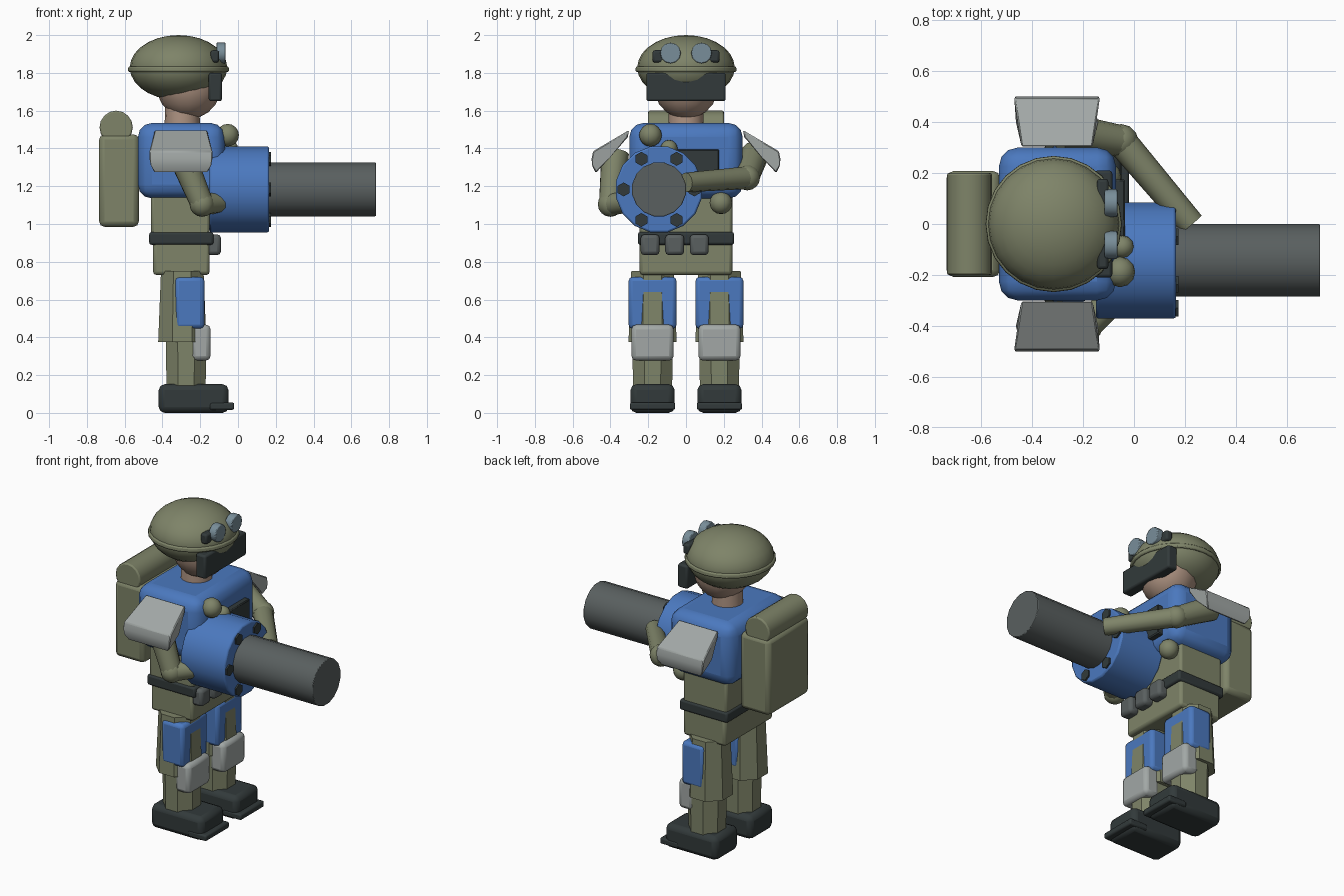
import bpy, bmesh, math
from mathutils import Vector

if "Cube" in bpy.data.objects:
    bpy.data.objects.remove(bpy.data.objects["Cube"])


def material(name, r, g, b):
    m = bpy.data.materials.new(name)
    m.diffuse_color = (r, g, b, 1)
    m.use_nodes = True
    m.node_tree.nodes["Principled BSDF"].inputs["Base Color"].default_value = m.diffuse_color
    return m


OLIVE = material("olive", 0.21, 0.23, 0.14)
BLUE = material("blue", 0.07, 0.19, 0.52)
LIGHT = material("light_grey", 0.36, 0.39, 0.38)
STEEL = material("steel_grey", 0.10, 0.115, 0.115)
DARK = material("dark_grey", 0.032, 0.042, 0.043)
SKIN = material("skin", 0.42, 0.29, 0.22)
LENS = material("lens", 0.19, 0.27, 0.32)


def finish(name, bm, mat, bevel=0.0, segments=2, smooth=True, angle=35):
    bmesh.ops.recalc_face_normals(bm, faces=bm.faces)
    me = bpy.data.meshes.new(name)
    bm.to_mesh(me)
    bm.free()
    me.materials.append(mat)
    ob = bpy.data.objects.new(name, me)
    bpy.context.collection.objects.link(ob)
    if bevel:
        mod = ob.modifiers.new("bevel", 'BEVEL')
        mod.width, mod.segments = bevel, segments
        mod.limit_method, mod.angle_limit = 'ANGLE', math.radians(35)
    if smooth:
        bpy.ops.object.select_all(action='DESELECT')
        ob.select_set(True)
        bpy.context.view_layer.objects.active = ob
        bpy.ops.object.shade_smooth_by_angle(angle=math.radians(angle))
    return ob


def box(name, lo, hi, mat, bevel=0.02, segments=2):
    bm = bmesh.new()
    bmesh.ops.create_cube(bm, size=1)
    for v in bm.verts:
        v.co = Vector([(a + b) / 2 + c * (b - a) for a, b, c in zip(lo, hi, v.co)])
    return finish(name, bm, mat, bevel, segments)


def tube(name, a, b, r1, r2, mat, sides=12, bevel=0.0, turn=0.0):
    """Closed cone or cylinder running from point a to point b."""
    a, b = Vector(a), Vector(b)
    bm = bmesh.new()
    bmesh.ops.create_cone(bm, cap_ends=True, segments=sides, radius1=r1, radius2=r2,
                          depth=(b - a).length)
    rot = (b - a).to_track_quat('Z', 'Y')
    for v in bm.verts:
        x, y, z = v.co
        c, s = math.cos(turn), math.sin(turn)
        v.co = rot @ Vector((x * c - y * s, x * s + y * c, z)) + (a + b) / 2
    return finish(name, bm, mat, bevel, 2)


def ball(name, centre, radii, mat, u=16, v=10):
    bm = bmesh.new()
    bmesh.ops.create_uvsphere(bm, u_segments=u, v_segments=v, radius=1)
    for p in bm.verts:
        p.co = Vector([c + q * r for c, q, r in zip(centre, p.co, radii)])
    return finish(name, bm, mat)


# Head, helmet and rim
ball("head", (-0.26, 0, 1.745), (0.175, 0.175, 0.19), SKIN)
tube("neck", (-0.295, 0, 1.48), (-0.295, 0, 1.64), 0.095, 0.09, SKIN, 16)
ball("helmet", (-0.315, 0, 1.828), (0.258, 0.258, 0.172), OLIVE, 24, 14)
tube("helmet_rim", (-0.315, 0, 1.805), (-0.315, 0, 1.835), 0.268, 0.265, OLIVE, 24, 0.008)

# Visor and raised goggles
box("visor", (-0.155, -0.21, 1.65), (-0.085, 0.21, 1.80), DARK, 0.012)
box("goggle_band", (-0.145, -0.177, 1.855), (-0.10, 0.177, 1.92), DARK, 0.012)
for side in (-1, 1):
    tube("goggle_lens", (-0.115, side * 0.082, 1.905), (-0.065, side * 0.082, 1.905),
         0.055, 0.055, LENS, 12, 0.005)

# Trunk
box("chest_armour", (-0.53, -0.3, 1.135), (-0.07, 0.3, 1.535), BLUE, 0.075, 3)
box("chest_panel", (-0.09, -0.17, 1.20), (-0.035, 0.175, 1.395), DARK, 0.006, 1)
box("waist", (-0.46, -0.245, 0.93), (-0.15, 0.245, 1.18), OLIVE, 0.015)
box("belt", (-0.47, -0.255, 0.89), (-0.13, 0.255, 0.957), DARK, 0.012)
box("hips", (-0.45, -0.245, 0.73), (-0.15, 0.245, 0.92), OLIVE, 0.018)
for y in (-0.19, -0.06, 0.07):
    box("belt_pouch", (-0.165, y - 0.05, 0.835), (-0.09, y + 0.05, 0.945), STEEL, 0.02)

# Backpack with bedroll
box("backpack", (-0.735, -0.208, 0.985), (-0.525, 0.208, 1.475), OLIVE, 0.028)
tube("bedroll", (-0.645, -0.2, 1.512), (-0.645, 0.2, 1.512), 0.088, 0.088, OLIVE, 16, 0.008)

# Legs
for s in (-1, 1):
    y = s * 0.177
    e = math.pi / 8
    tube("thigh", (-0.295, y, 0.375), (-0.295, y, 0.75), 0.138, 0.122, OLIVE, 8, 0, e)
    tube("shin", (-0.275, y, 0.12), (-0.275, y, 0.40), 0.112, 0.116, OLIVE, 8, 0, e)
    box("thigh_plate", (-0.335, y - 0.127, 0.445), (-0.178, y + 0.127, 0.72), BLUE, 0.022)
    box("knee_pad", (-0.25, y - 0.112, 0.277), (-0.145, y + 0.112, 0.467), LIGHT, 0.025)
    box("boot", (-0.42, y - 0.117, 0.0), (-0.05, y + 0.117, 0.152), DARK, 0.032)
    box("boot_toe", (-0.15, y - 0.12, 0.016), (-0.02, y + 0.12, 0.055), DARK, 0.01)

# Shoulder plates: (y, z, half width) stations, an outer skin closed by an inner sheet
outer = [(0.302, 1.497, 0.14), (0.492, 1.385, 0.168), (0.5, 1.345, 0.168), (0.497, 1.31, 0.165),
         (0.478, 1.27, 0.14), (0.40, 1.355, 0.155), (0.308, 1.46, 0.14)]
for s in (-1, 1):
    bm = bmesh.new()
    rims = [[bm.verts.new((-0.302 + k * w, s * y, z)) for y, z, w in outer] for k in (-1, 1)]
    for i in range(len(outer)):
        j = (i + 1) % len(outer)
        bm.faces.new((rims[0][i], rims[0][j], rims[1][j], rims[1][i]))
    for rim in rims:
        bm.faces.new(rim)
    finish("shoulder_plate", bm, LIGHT, 0.006, 1)

# Arms: shoulder, elbow and wrist joints, with a grip hand
R_SHOULDER, R_ELBOW, R_WRIST = (-0.30, -0.375, 1.37), (-0.19, -0.40, 1.105), (-0.04, -0.26, 1.12)
L_SHOULDER, L_ELBOW, L_WRIST = (-0.28, 0.365, 1.37), (-0.05, 0.325, 1.245), (0.225, 0.0, 1.22)
for name, sh, el, wr in (("right", R_SHOULDER, R_ELBOW, R_WRIST),
                         ("left", L_SHOULDER, L_ELBOW, L_WRIST)):
    tube(name + "_upper_arm", sh, el, 0.075, 0.062, OLIVE, 12)
    ball(name + "_elbow", el, (0.067,) * 3, OLIVE, 12, 8)
    tube(name + "_forearm", el, wr, 0.06, 0.052, OLIVE, 12)
ball("grip_hand", (-0.055, -0.188, 1.47), (0.06,) * 3, OLIVE, 12, 8)
ball("grip_thumb", (-0.045, -0.09, 1.40), (0.045,) * 3, OLIVE, 12, 8)
ball("side_pouch", (-0.11, 0.185, 1.112), (0.06,) * 3, OLIVE, 12, 8)

# Heavy cannon: drum, barrel and ring of bolts
CY, CZ = -0.143, 1.183
tube("cannon_drum", (-0.15, CY, CZ), (0.165, CY, CZ), 0.232, 0.232, BLUE, 16, 0.01, math.pi / 16)
tube("cannon_barrel", (0.1, CY, CZ), (0.73, CY, CZ), 0.145, 0.145, STEEL, 16, 0.004, math.pi / 16)
for i in range(6):
    a = i * math.pi / 3
    y, z = CY + 0.187 * math.cos(a), CZ + 0.187 * math.sin(a)
    tube("drum_bolt", (0.14, y, z), (0.175, y, z), 0.037, 0.037, DARK, 6)
